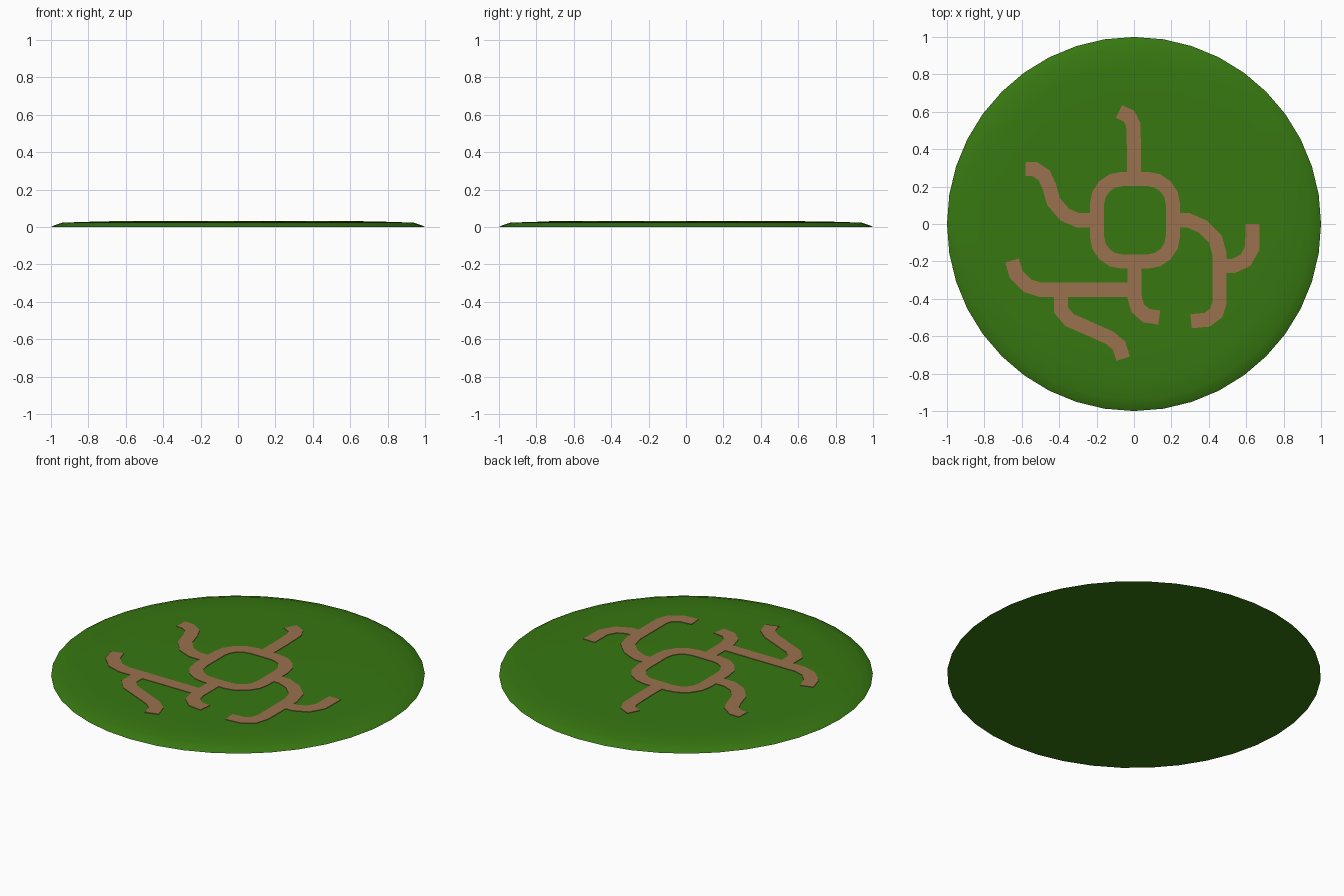
import bpy, bmesh, math
from mathutils import Vector

if "Cube" in bpy.data.objects:
    bpy.data.objects.remove(bpy.data.objects["Cube"])

SIDES = 40
GRASS_Z, PATH_Z, HALF_W = 0.030, 0.033, 0.038


def material(name, color):
    m = bpy.data.materials.new(name)
    m.diffuse_color = (*color, 1)
    m.use_nodes = True
    m.node_tree.nodes["Principled BSDF"].inputs["Base Color"].default_value = m.diffuse_color
    return m


grass_green = material("grass green", (0.038, 0.185, 0.0055))
dirt_brown = material("dirt brown", (0.325, 0.165, 0.075))


def finish(bm, name, mat, smooth=False):
    bmesh.ops.recalc_face_normals(bm, faces=bm.faces)
    me = bpy.data.meshes.new(name)
    bm.to_mesh(me)
    bm.free()
    me.materials.append(mat)
    ob = bpy.data.objects.new(name, me)
    bpy.context.collection.objects.link(ob)
    if smooth:
        bpy.ops.object.select_all(action='DESELECT')
        ob.select_set(True)
        bpy.context.view_layer.objects.active = ob
        bpy.ops.object.shade_smooth_by_angle(angle=math.radians(40))
    return ob


# Grass disc: low rounded rim, flat top and bottom
bm = bmesh.new()
rings = []
for r, z in [(1, 0), (0.985, 0.008), (0.94, 0.023), (0.82, 0.0275), (0.70, GRASS_Z)]:
    rings.append([bm.verts.new((r * math.cos(math.tau * i / SIDES),
                                r * math.sin(math.tau * i / SIDES), z)) for i in range(SIDES)])
for lo, hi in zip(rings, rings[1:]):
    for i in range(SIDES):
        j = (i + 1) % SIDES
        bm.faces.new((lo[i], lo[j], hi[j], hi[i]))
bm.faces.new(rings[0][::-1])
bm.faces.new(rings[-1])
finish(bm, "grass_disc", grass_green, True)


def path_strip(name, pts, closed=False):
    """Thin mitred band following a centre line, lying just proud of the grass."""
    pts = [Vector(p) for p in pts]
    n = len(pts)
    bm = bmesh.new()
    sections = []
    for i, p in enumerate(pts):
        a = (p - pts[i - 1]).normalized() if closed or i > 0 else None
        b = (pts[(i + 1) % n] - p).normalized() if closed or i < n - 1 else None
        a, b = a or b, b or a
        t = (a + b).normalized()
        side = Vector((-t.y, t.x)) * (HALF_W / max(t.dot(a), 0.5))
        l, r = p + side, p - side
        base = GRASS_Z - 0.006
        sections.append([bm.verts.new((*l, base)), bm.verts.new((*l, PATH_Z)),
                         bm.verts.new((*r, PATH_Z)), bm.verts.new((*r, base))])
    for i in range(n if closed else n - 1):
        s, e = sections[i], sections[(i + 1) % n]
        for k in range(4):
            m = (k + 1) % 4
            bm.faces.new((s[k], s[m], e[m], e[k]))
    if not closed:
        bm.faces.new(sections[0])
        bm.faces.new(sections[-1][::-1])
    finish(bm, name, dirt_brown)


# Rounded-square ring path in the middle
ring, hx, hy, rad = [], 0.203, 0.221, 0.135
for q, (sx, sy) in enumerate([(1, 1), (-1, 1), (-1, -1), (1, -1)]):
    for k in range(5):
        a = math.radians(90 * q + 22.5 * k)
        ring.append((0.005 + sx * (hx - rad) + rad * math.cos(a),
                     0.02 + sy * (hy - rad) + rad * math.sin(a)))
path_strip("ring_path", ring, True)

# Winding branch paths
path_strip("back_path", [(0, 0.23), (0, 0.40), (-0.004, 0.53), (-0.025, 0.575), (-0.08, 0.602)])
path_strip("left_path", [(-0.19, 0.02), (-0.30, 0.02), (-0.37, 0.05), (-0.43, 0.12),
                         (-0.453, 0.20), (-0.48, 0.26), (-0.53, 0.293), (-0.58, 0.295)])
path_strip("right_path", [(0.20, 0.02), (0.29, 0.02), (0.37, -0.015), (0.435, -0.08),
                          (0.457, -0.16), (0.457, -0.42), (0.44, -0.475), (0.39, -0.512), (0.305, -0.52)])
path_strip("right_fork_path", [(0.45, -0.225), (0.53, -0.225), (0.595, -0.195), (0.632, -0.13), (0.634, 0)])
path_strip("front_path", [(0.003, -0.19), (0.003, -0.39), (0.02, -0.45), (0.065, -0.49), (0.135, -0.5)])
path_strip("front_left_path", [(0, -0.352), (-0.50, -0.352), (-0.57, -0.33), (-0.63, -0.27), (-0.652, -0.195)])
path_strip("front_fork_path", [(-0.39, -0.35), (-0.39, -0.46), (-0.345, -0.513),
                               (-0.13, -0.608), (-0.08, -0.65), (-0.058, -0.72)])
